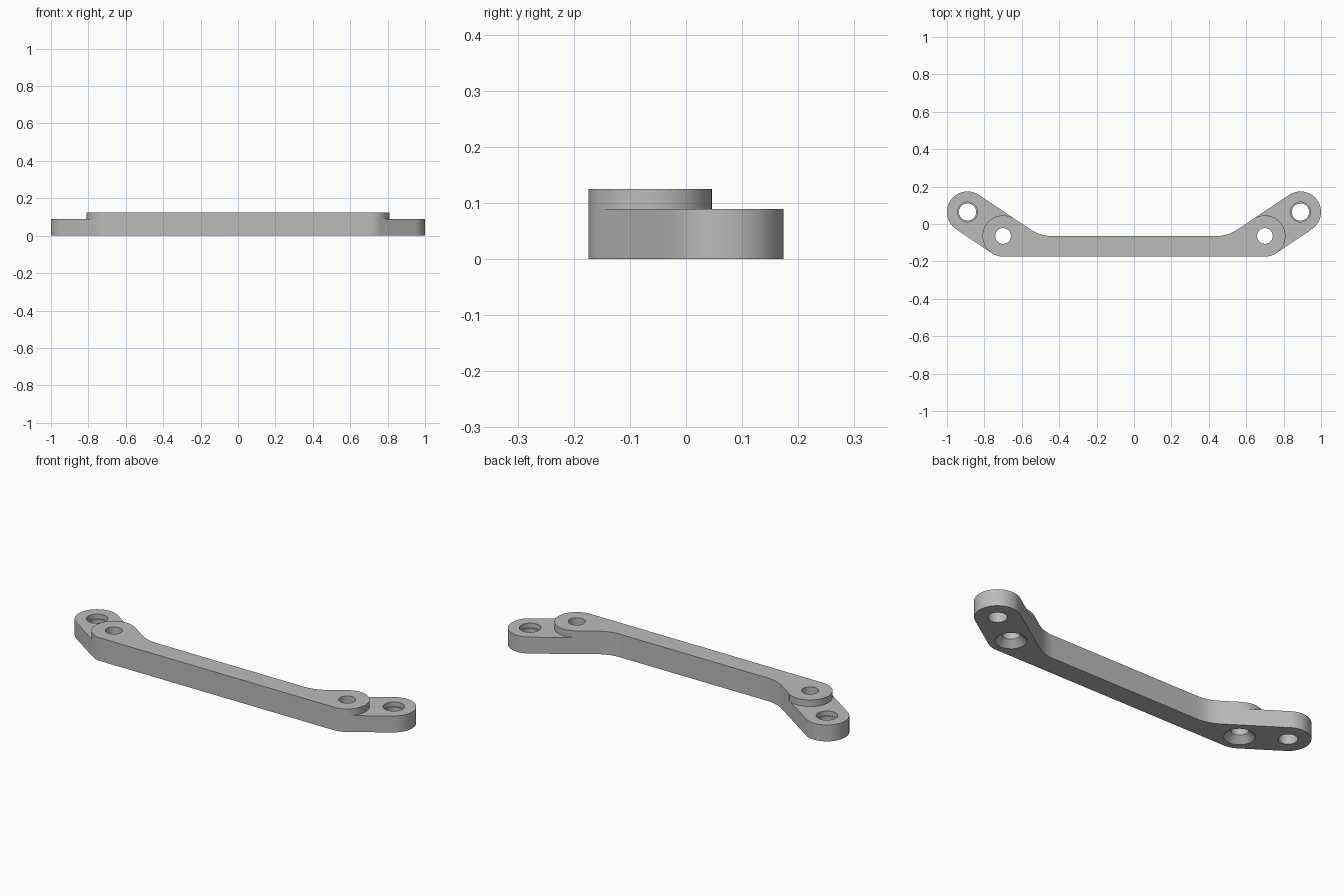
import bpy, bmesh
from math import sin, cos, pi, atan2
from mathutils import Vector

cube = bpy.data.objects.get("Cube")
if cube:
    bpy.data.objects.remove(cube, do_unlink=True)

R = 0.11                                   # lug and boss radius
INNER = Vector((0.70, -0.064))             # boss centre
OUTER = Vector((0.89, 0.064))              # lug centre
LUG_Z, TOP_Z = 0.089, 0.125
FILLET, FILLET_X = 0.2, 0.441
d = OUTER - INNER
LOW = atan2(d.y, d.x) - pi / 2             # tangent angles of the lug sides
HIGH = LOW + pi


def arc(c, r, a, b, n):
    return [Vector((c.x + r * cos(a + (b - a) * i / n),
                    c.y + r * sin(a + (b - a) * i / n))) for i in range(n + 1)]


def flip(points):
    return [Vector((-p.x, p.y)) for p in reversed(points)]


def make_object(name, bm):
    bmesh.ops.recalc_face_normals(bm, faces=bm.faces)
    mesh = bpy.data.meshes.new(name)
    bm.to_mesh(mesh)
    bm.free()
    ob = bpy.data.objects.new(name, mesh)
    bpy.context.collection.objects.link(ob)
    return ob


def prism(name, points, z0, z1):
    bm = bmesh.new()
    face = bm.faces.new([bm.verts.new((p.x, p.y, z0)) for p in points])
    ext = bmesh.ops.extrude_face_region(bm, geom=[face], use_keep_orig=True)
    top = [v for v in ext["geom"] if isinstance(v, bmesh.types.BMVert)]
    bmesh.ops.translate(bm, verts=top, vec=(0, 0, z1 - z0))
    return make_object(name, bm)


def turned(name, centre, profile, n=48):
    """Closed solid of revolution from (radius, height) pairs."""
    bm = bmesh.new()
    rings = [[bm.verts.new((centre.x + r * cos(2 * pi * i / n),
                            centre.y + r * sin(2 * pi * i / n), z))
              for i in range(n)] for r, z in profile]
    for a, b in zip(rings, rings[1:]):
        for i in range(n):
            j = (i + 1) % n
            bm.faces.new((a[i], a[j], b[j], b[i]))
    bm.faces.new(rings[0])
    bm.faces.new(rings[-1])
    return make_object(name, bm)


# Bar outline with both angled lugs
fillet_centre = Vector((FILLET_X, INNER.y + FILLET))
half = (arc(INNER, R, -pi / 2, LOW, 8) + arc(OUTER, R, LOW, HIGH, 32)
        + arc(fillet_centre, FILLET, LOW, -pi / 2, 10))
bracket = prism("bracket_bar", half + flip(half), 0, TOP_Z)

# Cutters: step around the boss, countersunk boss hole, recessed lug hole
boss = arc(INNER, R, LOW, HIGH, 32)
out = Vector((cos(LOW), sin(LOW))) * 0.2
far = d.normalized() * 0.6
step = boss + [boss[-1] - out, boss[-1] - out + far, boss[0] + out + far, boss[0] + out]
sink = [(0.095, -0.02), (0.042, 0.033), (0.042, 0.2)]
recess = [(0.046, -0.1), (0.046, 0.064), (0.053, 0.064), (0.053, 0.2)]

cutters = []
for side in (1, -1):
    cutters += [
        prism("step_cutter", step if side > 0 else flip(step), LUG_Z, 0.3),
        turned("boss_hole_cutter", Vector((side * INNER.x, INNER.y)), sink),
        turned("lug_hole_cutter", Vector((side * OUTER.x, OUTER.y)), recess)]

bpy.ops.object.select_all(action='DESELECT')
bpy.context.view_layer.objects.active = bracket
bracket.select_set(True)
for c in cutters:
    c.hide_render = True
    mod = bracket.modifiers.new("cut", 'BOOLEAN')
    mod.operation = 'DIFFERENCE'
    mod.solver = 'EXACT'
    mod.object = c
    bpy.ops.object.modifier_apply(modifier=mod.name)
for c in cutters:
    bpy.data.objects.remove(c, do_unlink=True)

# Plain grey finish
grey = bpy.data.materials.new("plain grey")
grey.use_nodes = True
colour = (0.5, 0.5, 0.5, 1)
grey.diffuse_color = colour
grey.node_tree.nodes["Principled BSDF"].inputs["Base Color"].default_value = colour
bracket.data.materials.clear()
bracket.data.materials.append(grey)
bpy.ops.object.shade_smooth_by_angle(angle=pi / 6)
